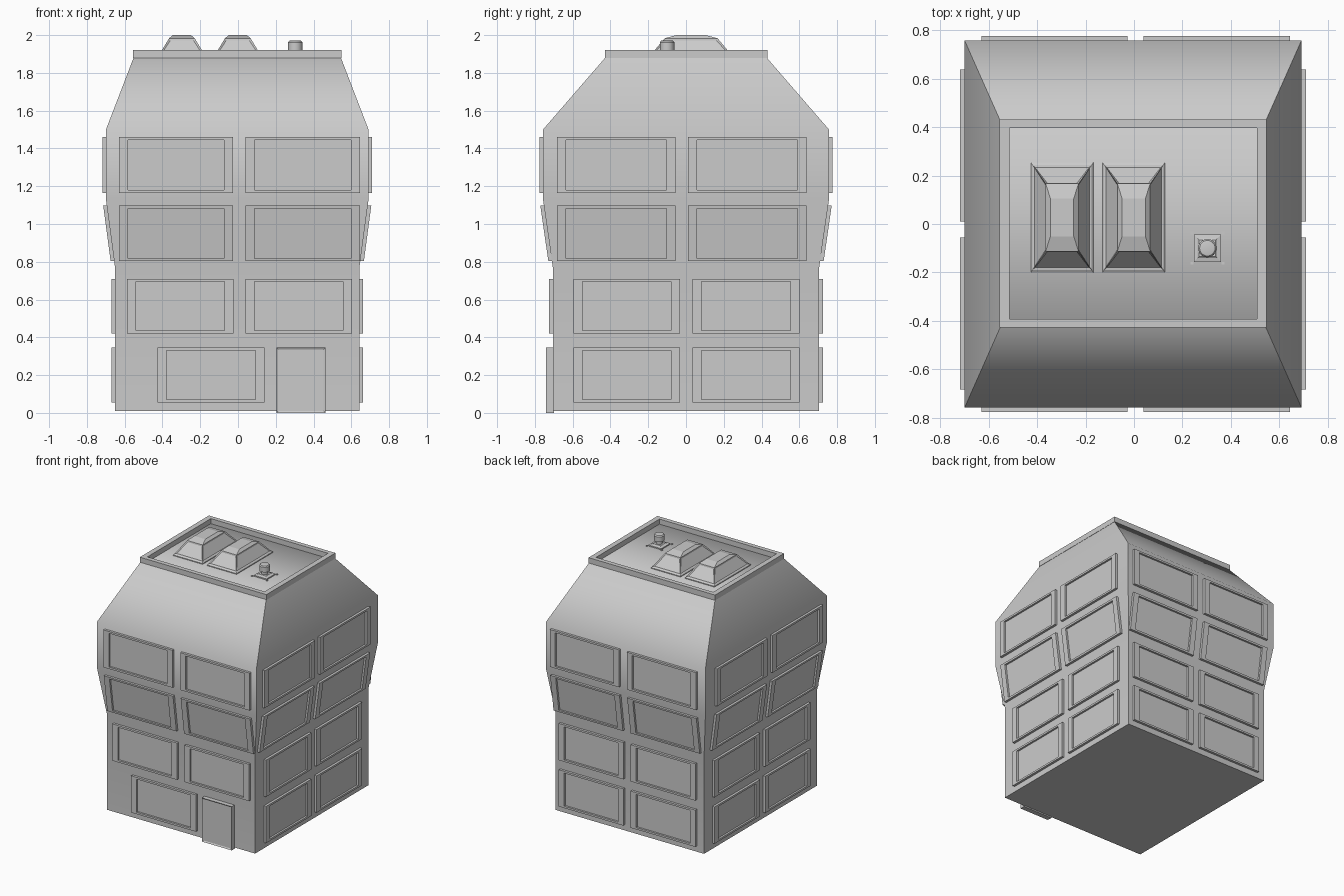
import bpy, bmesh, math

if "Cube" in bpy.data.objects:
    bpy.data.objects.remove(bpy.data.objects["Cube"])

CX = -0.004  # small sideways offset of the main block


def finish(bm, name, angle=None):
    bmesh.ops.recalc_face_normals(bm, faces=bm.faces[:])
    me = bpy.data.meshes.new(name)
    bm.to_mesh(me)
    bm.free()
    ob = bpy.data.objects.new(name, me)
    bpy.context.collection.objects.link(ob)
    if angle:
        bpy.ops.object.select_all(action='DESELECT')
        ob.select_set(True)
        bpy.context.view_layer.objects.active = ob
        bpy.ops.object.shade_smooth_by_angle(angle=math.radians(angle))
    return ob


def loft(name, rings, closed=False, angle=None, panel_band=None):
    """Skin successive point rings; cap the ends or join last to first."""
    bm = bmesh.new()
    vs = [[bm.verts.new(p) for p in r] for r in rings]
    n = len(vs[0])
    pairs = list(zip(vs, vs[1:])) + ([(vs[-1], vs[0])] if closed else [])
    bands = []
    for a, b in pairs:
        bands.append([bm.faces.new((a[i], a[(i + 1) % n], b[(i + 1) % n], b[i]))
                      for i in range(n)])
    if not closed:
        bm.faces.new(vs[0][::-1])
        bm.faces.new(vs[-1])
    if panel_band is not None:
        bmesh.ops.recalc_face_normals(bm, faces=bm.faces[:])
        bmesh.ops.inset_individual(bm, faces=bands[panel_band],
                                   thickness=0.012, depth=-0.006)
    return finish(bm, name, angle)


def rect(cx, cy, hx, hy, z):
    return [(cx - hx, cy - hy, z), (cx + hx, cy - hy, z),
            (cx + hx, cy + hy, z), (cx - hx, cy + hy, z)]


# Main block: straight base, flared storey, straight storey, sloped roof
PROFILE = [(0.01, 0.647, 0.705), (0.77, 0.647, 0.705), (1.13, 0.695, 0.757),
           (1.5, 0.695, 0.757), (1.88, 0.549, 0.428)]
loft("building_body", [rect(CX, 0, hx, hy, z) for z, hx, hy in PROFILE], angle=50)

# Roof parapet
loft("roof_parapet", [rect(CX, 0.002, hx, hy, z) for hx, hy, z in
     [(0.552, 0.43, 1.878), (0.552, 0.43, 1.92),
      (0.511, 0.395, 1.92), (0.511, 0.395, 1.878)]], closed=True)


def wall_distance(z, axis):
    for a, b in zip(PROFILE, PROFILE[1:]):
        if z <= b[0]:
            t = (z - a[0]) / (b[0] - a[0])
            return a[axis] + t * (b[axis] - a[axis])


def wall_point(side, u, z, n):
    if side in ("front", "back"):
        d = wall_distance(z, 2) + n
        return (u, -d if side == "front" else d, z)
    d = wall_distance(z, 1) + n
    return (CX + (d if side == "right" else -d), u, z)


def window(side, row, u0, u1, z0, z1):
    def ring(iu, iz, n):
        return [wall_point(side, u, z, n) for u, z in
                [(u0 + iu, z0 + iz), (u1 - iu, z0 + iz),
                 (u1 - iu, z1 - iz), (u0 + iu, z1 - iz)]]
    loft(f"{side}_window_row_{row}",
         [ring(0, 0, -0.005), ring(0, 0, 0.019), ring(0.047, 0.015, 0.019),
          ring(0.047, 0.015, 0.004)])


# Windows: four rows on every side
ROWS = [(0.055, 0.345), (0.42, 0.71), (0.803, 1.097), (1.165, 1.46)]
for side in ("front", "back", "left", "right"):
    facing = side in ("front", "back")
    for row, (z0, z1) in enumerate(ROWS, 1):
        if row > 2:
            spans = ([(-0.63, -0.027), (0.04, 0.645)] if facing
                     else [(-0.683, -0.055), (0.01, 0.638)])
        else:
            spans = ([(-0.588, -0.025), (0.04, 0.603)] if facing
                     else [(-0.595, -0.032), (0.035, 0.60)])
        if side == "front" and row == 1:
            spans = [(-0.425, 0.14)]
        for u0, u1 in spans:
            window(side, row, u0, u1, z0, z1)

# Entrance door
bm = bmesh.new()
bmesh.ops.create_cube(bm, size=1)
for v in bm.verts:
    v.co = (0.333 + v.co.x * 0.26, -0.72 + v.co.y * 0.04, 0.1725 + v.co.z * 0.345)
front = [f for f in bm.faces if f.normal.y < -0.9 or
         all(v.co.y < -0.73 for v in f.verts)]
bmesh.ops.inset_individual(bm, faces=front, thickness=0.014, depth=-0.006)
finish(bm, "door")

# Two raised skylights with recessed sloping panes
for i, x in enumerate((-0.297, -0.001), 1):
    loft(f"skylight_{i}", [rect(x, 0.027, hx, hy, z) for hx, hy, z in
         [(0.129, 0.227, 1.876), (0.129, 0.227, 1.886), (0.122, 0.216, 1.893),
          (0.068, 0.14, 1.983), (0.048, 0.078, 2.0)]], panel_band=2)

# Roof vent: square plate, flared base, neck and round cap
VX, VY = 0.303, -0.1
loft("vent_base", [rect(VX, VY, h, h, z) for h, z in
     [(0.056, 1.876), (0.056, 1.889), (0.04, 1.892), (0.034, 1.897)]])
N = 24
loft("vent_cap", [[(VX + r * math.cos(2 * math.pi * k / N),
                    VY + r * math.sin(2 * math.pi * k / N), z) for k in range(N)]
                  for r, z in [(0.024, 1.89), (0.024, 1.92), (0.038, 1.922),
                               (0.038, 1.962), (0.032, 1.97), (0.022, 1.972)]],
     angle=35)

# Bolts at the plate corners
for sx in (-1, 1):
    for sy in (-1, 1):
        loft("vent_bolt", [rect(VX + sx * 0.064, VY + sy * 0.062, 0.006, 0.006, z)
                           for z in (1.876, 1.886)])
